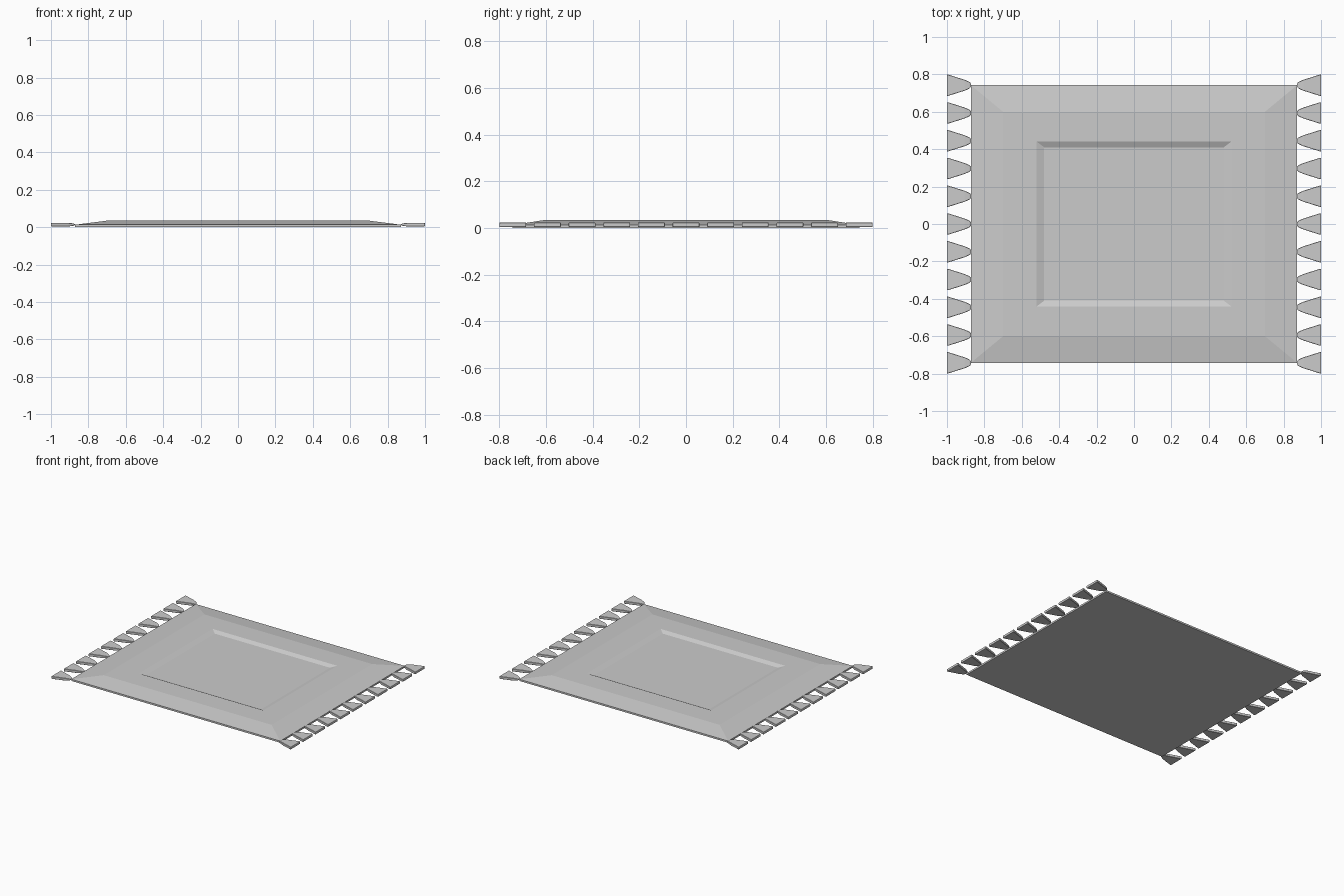
import bpy, bmesh

if "Cube" in bpy.data.objects:
    bpy.data.objects.remove(bpy.data.objects["Cube"])


def make_object(name, bm):
    bmesh.ops.recalc_face_normals(bm, faces=bm.faces)
    mesh = bpy.data.meshes.new(name)
    bm.to_mesh(mesh)
    bm.free()
    obj = bpy.data.objects.new(name, mesh)
    bpy.context.collection.objects.link(obj)
    return obj


def loft(bm, rings):
    """Skin four-sided rings and cap both ends."""
    loops = [[bm.verts.new(p) for p in ring] for ring in rings]
    for a, b in zip(loops, loops[1:]):
        for i in range(4):
            j = (i + 1) % 4
            bm.faces.new((a[i], a[j], b[j], b[i]))
    bm.faces.new(loops[0])
    bm.faces.new(loops[-1])


def flat_ring(hx, hy, z):
    return [(-hx, -hy, z), (hx, -hy, z), (hx, hy, z), (-hx, hy, z)]


def tassel_ring(side, x, y, hw, z0, z1):
    return [(side * x, y - hw, z0), (side * x, y + hw, z0),
            (side * x, y + hw, z1), (side * x, y - hw, z1)]


# Rug body: flat underside, sloped border, raised field, sunken centre
bm = bmesh.new()
loft(bm, [flat_ring(0.872, 0.742, 0.0),
          flat_ring(0.872, 0.742, 0.013),
          flat_ring(0.70, 0.60, 0.035),
          flat_ring(0.52, 0.44, 0.035),
          flat_ring(0.48, 0.41, 0.021)])
make_object("rug_body", bm)

# Fringe: eleven flared tassels along each short end
SECTIONS = [(0.872, 0.010, 0.010, 0.017),
            (0.880, 0.018, 0.007, 0.020),
            (0.905, 0.029, 0.004, 0.023),
            (0.997, 0.058, 0.004, 0.023),
            (1.000, 0.055, 0.006, 0.021)]
for side, label in ((-1, "left"), (1, "right")):
    for i in range(11):
        y = (i - 5) * 0.1484
        bm = bmesh.new()
        loft(bm, [tassel_ring(side, x, y, hw, z0, z1)
                  for x, hw, z0, z1 in SECTIONS])
        tassel = make_object(f"{label}_tassel_{i + 1}", bm)
        bevel = tassel.modifiers.new("soft_edges", 'BEVEL')
        bevel.width = 0.003
        bevel.segments = 1
